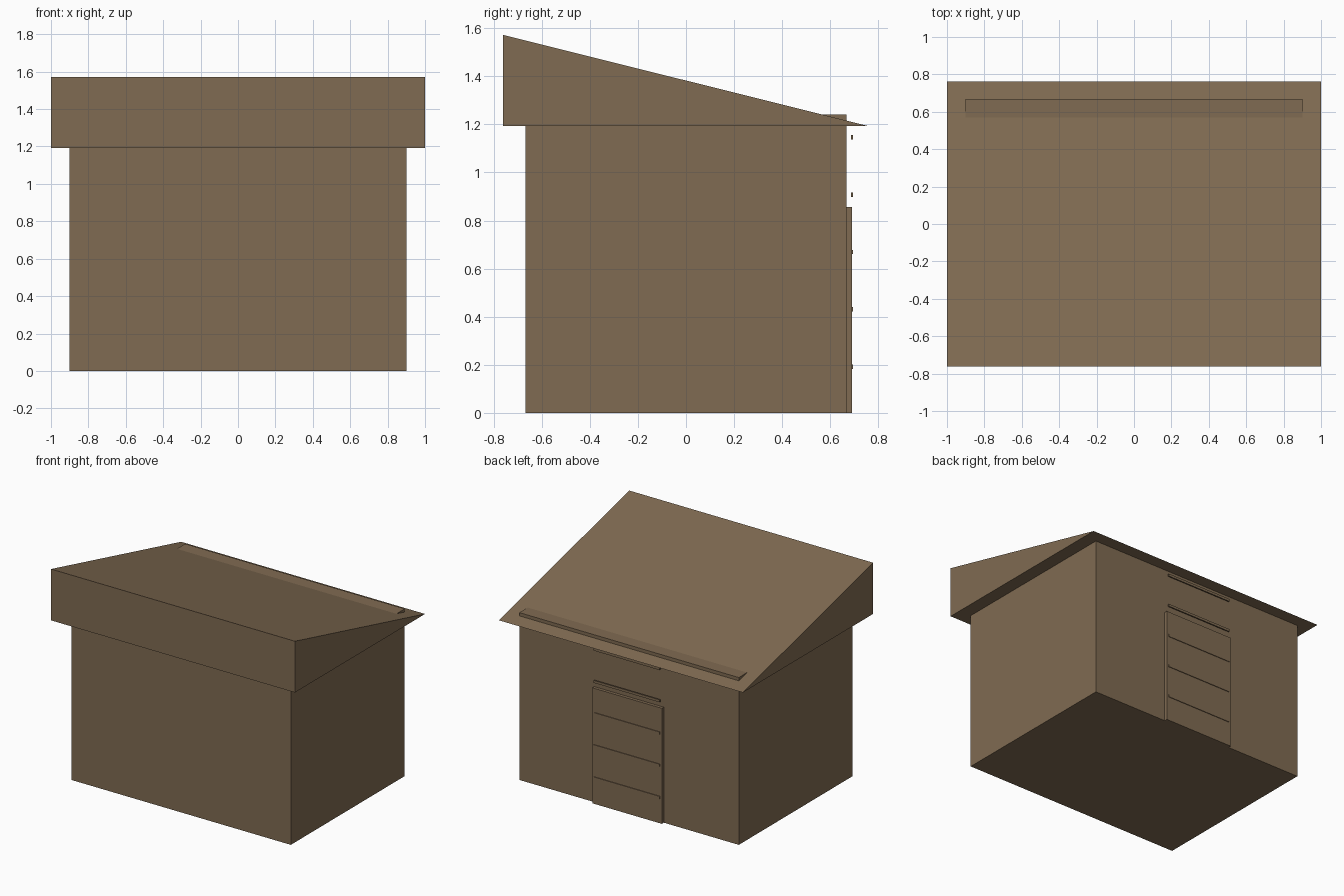
import bpy

if "Cube" in bpy.data.objects:
    bpy.data.objects.remove(bpy.data.objects["Cube"])

brown = bpy.data.materials.new("brown wood")
brown.diffuse_color = (0.216, 0.147, 0.084, 1)
brown.use_nodes = True
brown.node_tree.nodes["Principled BSDF"].inputs["Base Color"].default_value = brown.diffuse_color


def solid(name, verts, faces):
    mesh = bpy.data.meshes.new(name)
    mesh.from_pydata(verts, [], faces)
    mesh.materials.append(brown)
    obj = bpy.data.objects.new(name, mesh)
    bpy.context.collection.objects.link(obj)
    return obj


def box(name, x, y0, y1, z0, z1):
    """Box centred on x = 0 with half width x."""
    verts = [(sx, y, z) for z in (z0, z1)
             for sx, y in ((-x, y0), (x, y0), (x, y1), (-x, y1))]
    faces = [(3, 2, 1, 0), (4, 5, 6, 7), (0, 1, 5, 4),
             (1, 2, 6, 5), (2, 3, 7, 6), (3, 0, 4, 7)]
    return solid(name, verts, faces)


# Shed walls, whose rear top edge pokes through the roof
box("shed_body", 0.90, -0.667, 0.667, 0.0, 1.24)

# Wedge roof, tall at the front and tapering to the rear
profile = [(-0.762, 1.192), (0.762, 1.192), (-0.762, 1.572)]
solid("sloped_roof",
      [(x, y, z) for x in (-1, 1) for y, z in profile],
      [(0, 2, 1), (3, 4, 5), (0, 1, 4, 3), (1, 2, 5, 4), (2, 0, 3, 5)])

# Rear door
box("door", 0.285, 0.66, 0.69, 0.0, 0.856)

# Evenly spaced horizontal slats, continuing above the door
for i in range(5):
    z = 0.192 + i * 0.2385
    box(f"door_slat_{i + 1}", 0.27, 0.686, 0.695, z - 0.009, z + 0.009)
